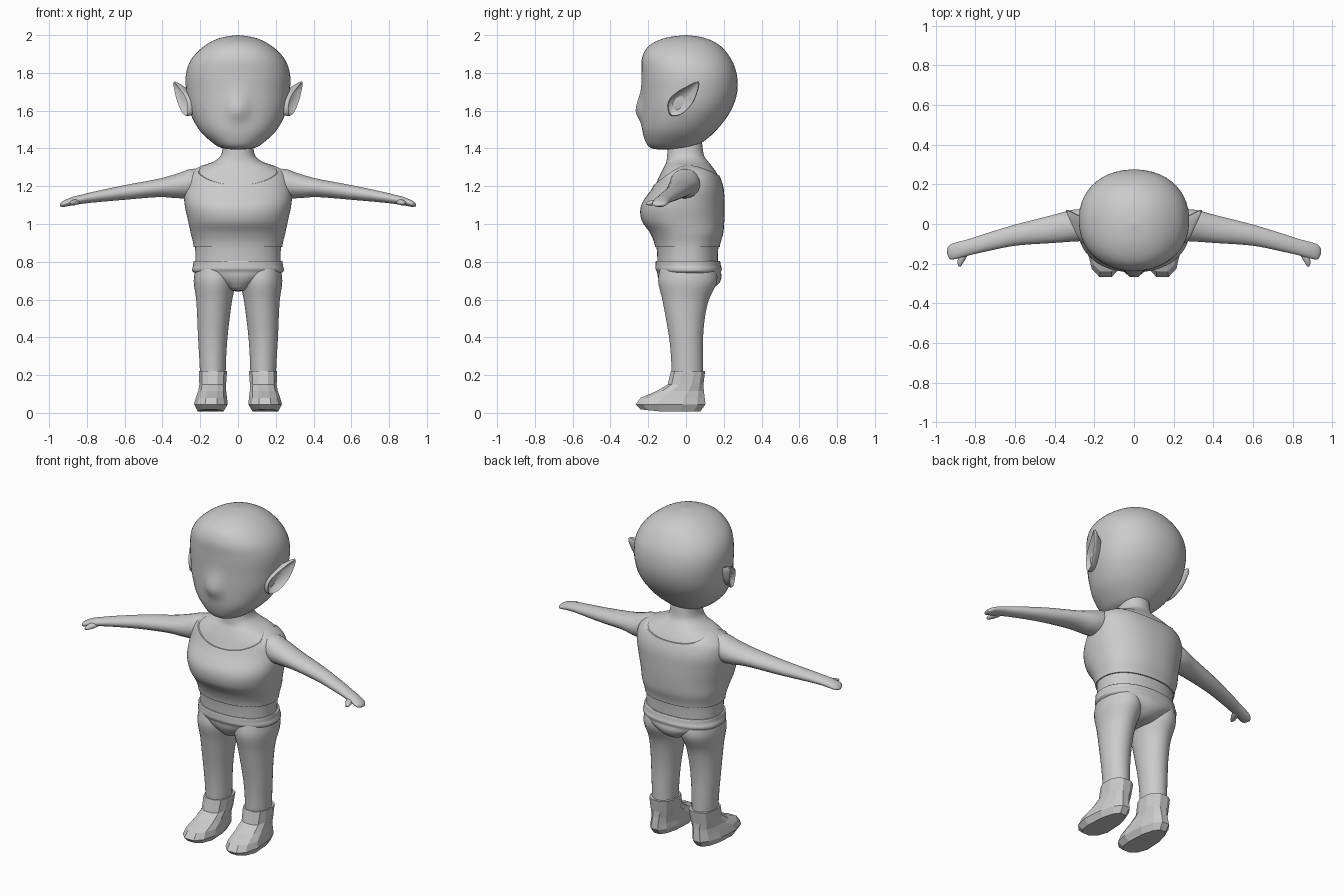
import bpy, bmesh, math
from mathutils import Vector

grey = bpy.data.materials.new("plain_grey")
grey.diffuse_color = (0.6, 0.6, 0.6, 1)


def spline(st, u):
    """Smooth value through a list of stations, u from 0 to 1."""
    f = u * (len(st) - 1)
    i = min(int(f), len(st) - 2)
    t = f - i
    p0, p1, p2, p3 = (st[max(0, min(len(st) - 1, i + k))] for k in (-1, 0, 1, 2))
    return [0.5 * (2 * b + (c - a) * t + (2 * a - 5 * b + 4 * c - d) * t * t
                   + (3 * b - a - 3 * c + d) * t ** 3) for a, b, c, d in zip(p0, p1, p2, p3)]


def ring_point(s, a, power):
    """Point at angle a on a rounded section (level, low1, high1, low2, high2)."""
    c, n = math.cos(a), math.sin(a)
    e = 2 / power
    p = math.copysign(abs(c) ** e, c)
    q = math.copysign(abs(n) ** e, n)
    return (s[1] + s[2]) / 2 + p * (s[2] - s[1]) / 2, (s[3] + s[4]) / 2 + q * (s[4] - s[3]) / 2


def finish(name, rows, caps=True, mirror=False, smooth=True):
    """Skin rows of points into one object."""
    bm = bmesh.new()
    vr = [[bm.verts.new(p) for p in r] for r in rows]
    n = len(vr[0])
    for r0, r1 in zip(vr, vr[1:]):
        for j in range(n):
            k = (j + 1) % n
            bm.faces.new((r0[j], r0[k], r1[k], r1[j]))
    if caps:
        bm.faces.new(vr[0])
        bm.faces.new(vr[-1])
    bmesh.ops.recalc_face_normals(bm, faces=bm.faces)
    me = bpy.data.meshes.new(name)
    bm.to_mesh(me)
    bm.free()
    me.materials.append(grey)
    ob = bpy.data.objects.new(name, me)
    bpy.context.collection.objects.link(ob)
    if smooth:
        bpy.ops.object.select_all(action='DESELECT')
        ob.select_set(True)
        bpy.context.view_layer.objects.active = ob
        bpy.ops.object.shade_smooth_by_angle(angle=math.radians(50))
    if mirror:
        ob.modifiers.new("mirror", 'MIRROR').use_mirror_merge = False
    return ob


def loft(name, axis, st, n=32, steps=5, power=2.0, warp=None, **kw):
    """Loft rounded sections along an axis."""
    count = (len(st) - 1) * steps
    rows = []
    for i in range(count + 1):
        s = spline(st, i / count)
        row = []
        for j in range(n):
            p, q = ring_point(s, 2 * math.pi * (j + 0.5) / n, power)
            v = {'x': (s[0], p, q), 'y': (p, s[0], q), 'z': (p, q, s[0])}[axis]
            row.append(warp(v) if warp else v)
        rows.append(row)
    return finish(name, rows, **kw)


def sym(table):
    return [(z, -r, r, a, b) for z, r, a, b in table]


# Head with a small nose bump
def nose(v):
    x, y, z = v
    if y < 0:
        k = 0.085 if z > 1.6 else 0.05
        y -= 0.042 * math.exp(-(x / 0.042) ** 2 - ((z - 1.6) / k) ** 2)
    return x, y, z


loft("head", 'z', sym([
    (1.395, 0.03, -0.15, -0.03), (1.402, 0.085, -0.185, 0.03), (1.43, 0.135, -0.212, 0.085),
    (1.5, 0.207, -0.232, 0.165), (1.6, 0.258, -0.234, 0.238), (1.7, 0.275, -0.234, 0.272),
    (1.8, 0.275, -0.236, 0.268), (1.88, 0.243, -0.233, 0.235), (1.945, 0.175, -0.195, 0.18),
    (1.985, 0.095, -0.11, 0.1), (2.0, 0.004, -0.004, 0.004)]),
    n=48, power=2.15, warp=nose)

# Neck and torso skin
torso = sym([
    (0.76, 0.226, -0.15, 0.168), (0.88, 0.228, -0.157, 0.172), (0.95, 0.243, -0.182, 0.19),
    (1.02, 0.258, -0.228, 0.196), (1.1, 0.275, -0.23, 0.197), (1.19, 0.28, -0.172, 0.192),
    (1.26, 0.262, -0.138, 0.168), (1.305, 0.195, -0.115, 0.138), (1.33, 0.13, -0.104, 0.118),
    (1.365, 0.09, -0.1, 0.095), (1.43, 0.08, -0.095, 0.085)])
loft("neck_and_torso", 'z', torso, n=48, power=2.25)


# Shirt: follows the torso, with a scooped neckline
def torso_at(z):
    lo, hi = 0.0, 1.0
    for _ in range(24):
        mid = (lo + hi) / 2
        lo, hi = (mid, hi) if spline(torso, mid)[0] < z else (lo, mid)
    return spline(torso, lo)


N, M = 64, 26
rows = []
for i in range(-1, M + 2):
    row = []
    off = 0.0 if i in (-1, M + 1) else 0.007
    t = max(0, min(M, i)) / M
    for j in range(N):
        a = 2 * math.pi * j / N
        c = abs(math.cos(a))
        top = 1.207 + 0.103 * c ** 2 if math.sin(a) < 0 else 1.255 + 0.055 * c ** 2
        z = 0.877 + (top - 0.877) * t
        s = torso_at(z)
        s = (z, s[1] - off, s[2] + off, s[3] - off, s[4] + off)
        row.append((*ring_point(s, a, 2.25), z))
    rows.append(row)
finish("shirt", rows, caps=False)

# Briefs: the legs emerge through their lower part
loft("briefs", 'z', sym([
    (0.803, 0.226, -0.152, 0.17), (0.803, 0.236, -0.16, 0.18), (0.78, 0.238, -0.162, 0.185),
    (0.762, 0.243, -0.162, 0.19), (0.745, 0.236, -0.154, 0.186), (0.715, 0.18, -0.148, 0.188),
    (0.68, 0.105, -0.13, 0.17), (0.652, 0.055, -0.1, 0.12), (0.643, 0.008, -0.03, 0.03)]),
    n=48, power=2.25)

# Legs
loft("legs", 'z', [
    (0.79, 0.02, 0.222, -0.13, 0.15), (0.7, 0.01, 0.235, -0.148, 0.166),
    (0.6, 0.03, 0.222, -0.126, 0.122), (0.5, 0.044, 0.216, -0.107, 0.1),
    (0.4, 0.055, 0.212, -0.09, 0.091), (0.3, 0.062, 0.206, -0.08, 0.09),
    (0.18, 0.066, 0.2, -0.075, 0.09)], mirror=True)


# Boots: faceted, narrower at the heel
def heel(v):
    x, y, z = v
    k = 1 - 0.25 * max(0, min(1, (y + 0.1) / 0.2)) * max(0, min(1, (0.16 - z) / 0.05))
    return 0.137 + (x - 0.137) * k, y, z + 0.012 * max(0, min(1, (-y - 0.15) / 0.1)) * (z < 0.03)


loft("boots", 'z', [
    (0.008, 0.075, 0.215, -0.245, 0.08), (0.045, 0.052, 0.235, -0.272, 0.108),
    (0.08, 0.056, 0.226, -0.245, 0.104), (0.115, 0.058, 0.215, -0.16, 0.098),
    (0.15, 0.06, 0.208, -0.1, 0.095), (0.222, 0.056, 0.209, -0.082, 0.104)],
    n=12, steps=1, power=2.5, warp=heel, mirror=True, smooth=False)

# Arms tapering into mitten hands
loft("arms", 'x', [
    (0.18, -0.07, 0.07, 1.16, 1.29), (0.25, -0.085, 0.075, 1.138, 1.292),
    (0.32, -0.09, 0.07, 1.136, 1.268), (0.42, -0.097, 0.043, 1.142, 1.24),
    (0.6, -0.11, -0.003, 1.128, 1.206), (0.76, -0.142, -0.052, 1.114, 1.172),
    (0.83, -0.158, -0.075, 1.106, 1.155), (0.88, -0.172, -0.088, 1.098, 1.142),
    (0.925, -0.178, -0.103, 1.09, 1.122), (0.942, -0.15, -0.125, 1.094, 1.106)],
    n=24, mirror=True)
loft("thumbs", 'y', [
    (-0.13, 0.83, 0.88, 1.105, 1.135), (-0.165, 0.842, 0.886, 1.1, 1.13),
    (-0.195, 0.86, 0.89, 1.098, 1.122), (-0.213, 0.872, 0.884, 1.102, 1.112)],
    n=12, steps=3, mirror=True)

# Pointed ears: a bowl with a rim and a tapered back
outline = [(0.067, 1.755), (-0.015, 1.718), (-0.075, 1.675), (-0.097, 1.63), (-0.085, 1.578),
           (-0.05, 1.572), (-0.012, 1.588), (0.032, 1.635), (0.058, 1.69)]
fine = []
for i in range(len(outline)):
    four = [outline[(i + k) % len(outline)] for k in (-1, 0, 1, 2)]
    fine += [spline(four, 1 / 3 + k / 9) for k in range(3)]
rows = []
for scale, push in ((0.1, -0.032), (0.5, -0.028), (0.82, -0.008), (0.95, 0.003), (1.0, -0.004),
                    (0.95, -0.018), (0.75, -0.045), (0.55, -0.09)):
    row = []
    for y, z in fine:
        y, z = -0.025 + (y + 0.025) * scale, 1.64 + (z - 1.64) * scale
        row.append((0.263 + 0.4 * (y + 0.09) + 0.1 * (z - 1.6) + push, y, z))
    rows.append(row)
finish("ears", rows, mirror=True)
